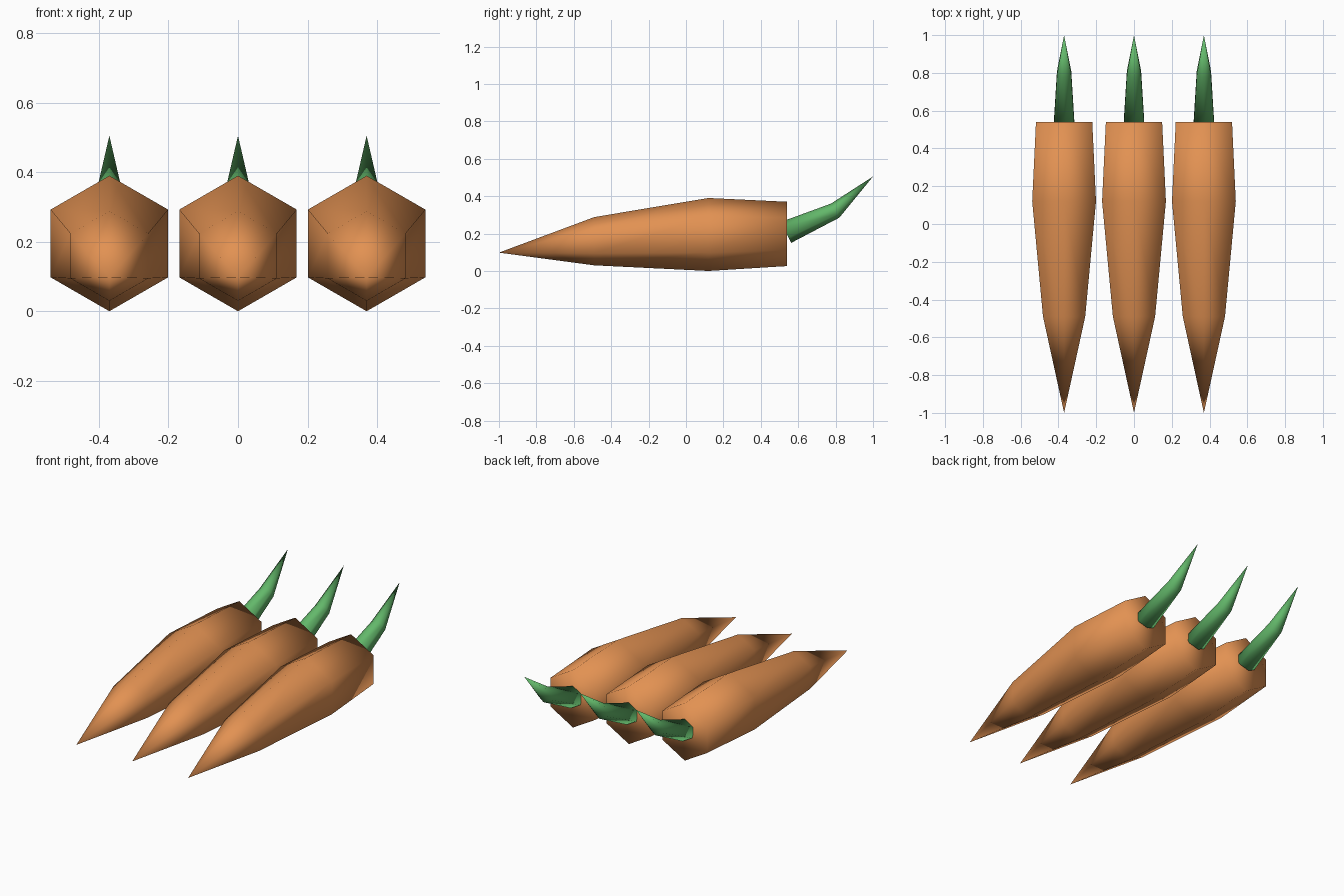
import bpy
import bmesh
from math import sin, cos, tau
from mathutils import Vector

cube = bpy.data.objects.get("Cube")
if cube:
    bpy.data.objects.remove(cube)

SIDES = 6
SPACING = 0.37


def make_material(name, color):
    mat = bpy.data.materials.new(name)
    mat.use_nodes = True
    mat.diffuse_color = color
    mat.node_tree.nodes["Principled BSDF"].inputs["Base Color"].default_value = color
    return mat


def tapered_mesh(name, rings, tip, mat):
    """Skin hexagonal rings, given as (bottom, top) points in y and z, up to a tip."""
    bm = bmesh.new()
    loops = []
    for bottom, top in rings:
        low, high = Vector((0, *bottom)), Vector((0, *top))
        centre, up = (low + high) / 2, (high - low) / 2
        side = Vector((up.length, 0, 0))
        loops.append([bm.verts.new(centre + up * cos(tau * i / SIDES) + side * sin(tau * i / SIDES))
                      for i in range(SIDES)])
    end = bm.verts.new((0, *tip))
    bm.faces.new(loops[0])
    for i in range(SIDES):
        j = (i + 1) % SIDES
        for a, b in zip(loops, loops[1:]):
            bm.faces.new((a[i], a[j], b[j], b[i]))
        bm.faces.new((loops[-1][i], loops[-1][j], end))
    bmesh.ops.recalc_face_normals(bm, faces=bm.faces)
    for face in bm.faces:
        face.smooth = True
    mesh = bpy.data.meshes.new(name)
    bm.to_mesh(mesh)
    bm.free()
    mesh.materials.append(mat)
    return mesh


orange = make_material("carrot orange", (0.76, 0.285, 0.085, 1))
green = make_material("leaf green", (0.125, 0.48, 0.145, 1))

# Root: flat back end, widest part, shoulder, then the pointed front
root = tapered_mesh("carrot_root", [
    ((0.54, 0.026), (0.54, 0.37)),
    ((0.12, 0.0), (0.12, 0.39)),
    ((-0.49, 0.03), (-0.49, 0.288)),
], (-1, 0.098), orange)

# Stem: tilted base tucked into the root, bend, then the raised tip
stem = tapered_mesh("carrot_stem", [
    ((0.562, 0.15), (0.507, 0.262)),
    ((0.82, 0.285), (0.775, 0.36)),
], (1, 0.505), green)

# Three carrots side by side
for label, x in (("right", -SPACING), ("middle", 0), ("left", SPACING)):
    for part, mesh in (("root", root), ("stem", stem)):
        obj = bpy.data.objects.new(f"{label}_carrot_{part}", mesh)
        obj.location.x = x
        bpy.context.collection.objects.link(obj)
